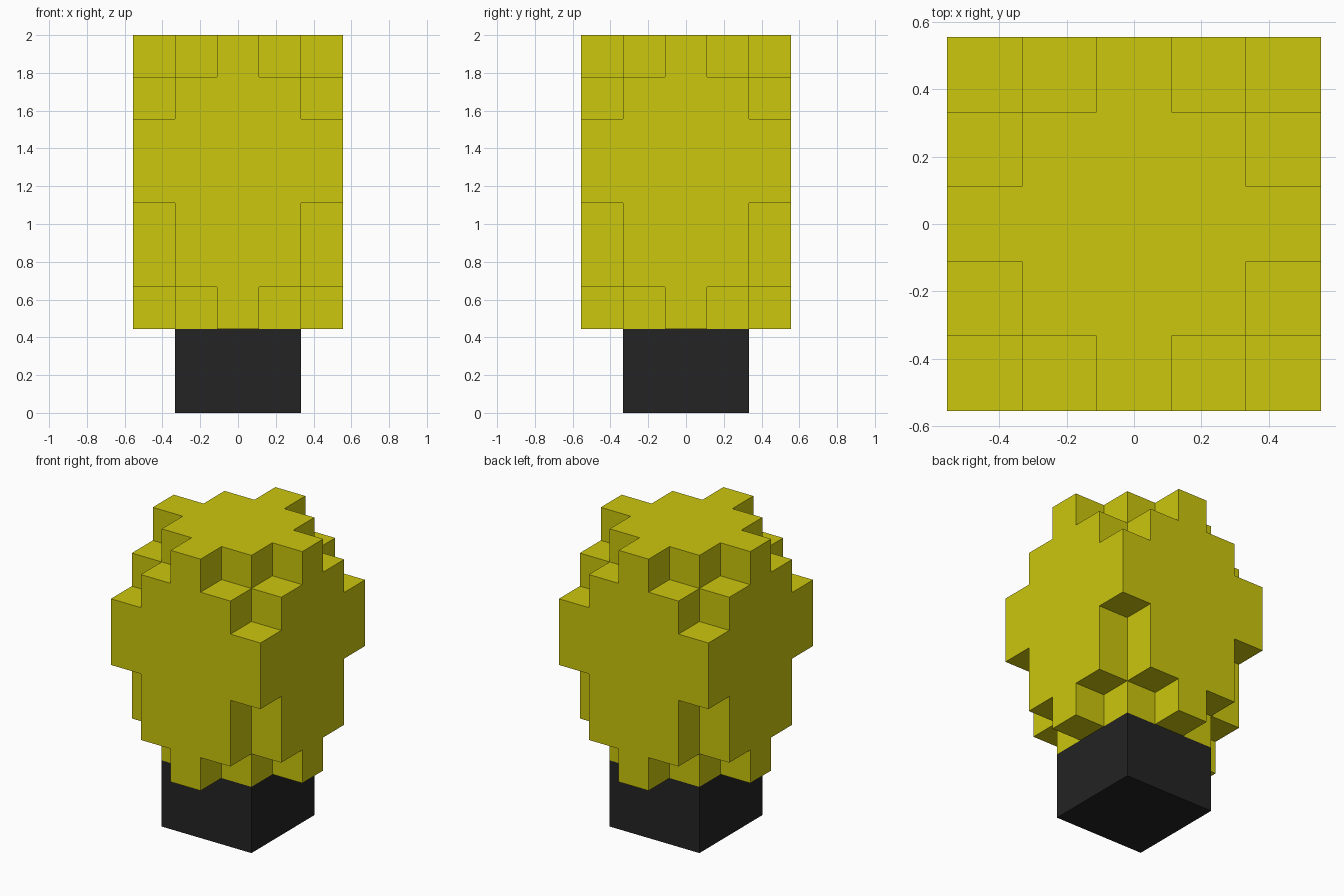
import bpy, bmesh, math
from mathutils import Vector

if "Cube" in bpy.data.objects:
    bpy.data.objects.remove(bpy.data.objects["Cube"])

U = 2 / 9  # one block of the grid


def material(name, rgb):
    m = bpy.data.materials.new(name)
    m.diffuse_color = (*rgb, 1)
    m.use_nodes = True
    m.node_tree.nodes["Principled BSDF"].inputs["Base Color"].default_value = m.diffuse_color
    return m


def block_object(name, cells, mat):
    """Outer skin of a set of unit blocks (column x, row y, layer z)."""
    bm = bmesh.new()
    for c in cells:
        centre = Vector((c[0], c[1], c[2] + 0.5))
        for axis in range(3):
            for sign in (-1, 1):
                n = [0, 0, 0]
                n[axis] = sign
                if tuple(a + b for a, b in zip(c, n)) in cells:
                    continue
                n = Vector(n)
                u = Vector((n.y, n.z, n.x))
                v = n.cross(u)
                mid = centre + n / 2
                bm.faces.new([bm.verts.new((mid + (u * a + v * b) / 2) * U)
                              for a, b in ((-1, -1), (1, -1), (1, 1), (-1, 1))])
    bmesh.ops.remove_doubles(bm, verts=bm.verts, dist=1e-4)
    bmesh.ops.recalc_face_normals(bm, faces=bm.faces)
    # merge flat neighbouring squares
    bmesh.ops.dissolve_limit(bm, angle_limit=math.radians(1),
                             verts=bm.verts, edges=bm.edges)
    me = bpy.data.meshes.new(name)
    bm.to_mesh(me)
    bm.free()
    me.materials.append(mat)
    ob = bpy.data.objects.new(name, me)
    bpy.context.collection.objects.link(ob)
    return ob


yellow = material("yellow", (0.60, 0.57, 0.004))
black = material("black", (0.017, 0.017, 0.017))

# Socket: 3 x 3 x 2 blocks
block_object("socket", {(x, y, z) for x in (-1, 0, 1) for y in (-1, 0, 1)
                        for z in (0, 1)}, black)

# Bulb: seven layers, each a 5 x 5 square with its corners cut by a reach
reach = [2, 3, 3, 4, 4, 3, 2]
block_object("bulb", {(x, y, z + 2) for z, r in enumerate(reach)
                      for x in range(-2, 3) for y in range(-2, 3)
                      if abs(x) + abs(y) <= r}, yellow)
